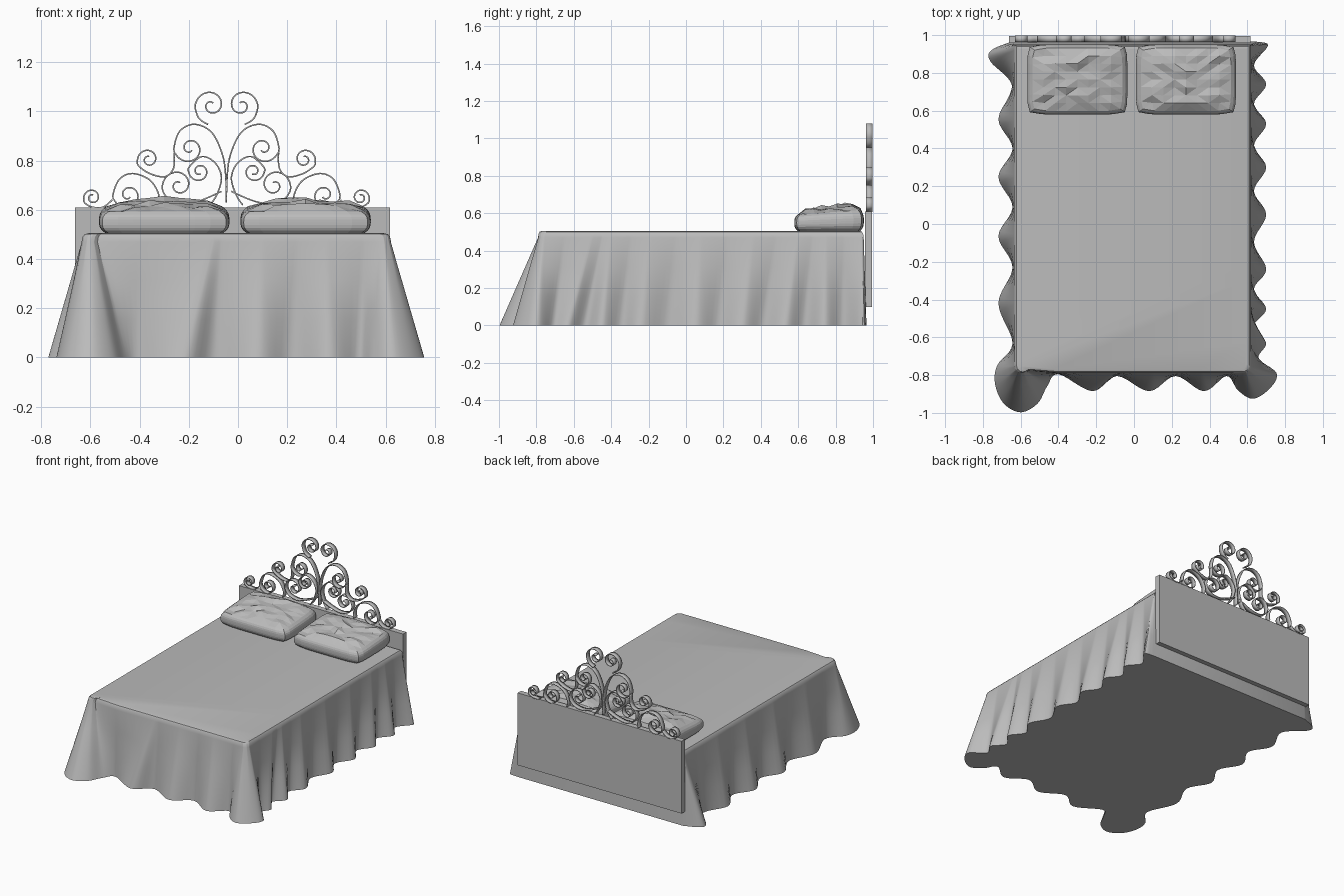
import bpy, bmesh, math, random
from mathutils import Vector

cube = bpy.data.objects.get("Cube")
if cube:
    bpy.data.objects.remove(cube)
random.seed(4)

grey = bpy.data.materials.new("plain_grey")
grey.use_nodes = True
grey.diffuse_color = (0.5, 0.5, 0.5, 1)
grey.node_tree.nodes["Principled BSDF"].inputs["Base Color"].default_value = grey.diffuse_color


def finish(name, bm, smooth=False):
    bmesh.ops.recalc_face_normals(bm, faces=bm.faces)
    mesh = bpy.data.meshes.new(name)
    bm.to_mesh(mesh)
    bm.free()
    mesh.materials.append(grey)
    obj = bpy.data.objects.new(name, mesh)
    bpy.context.collection.objects.link(obj)
    if smooth:
        bpy.ops.object.select_all(action="DESELECT")
        obj.select_set(True)
        bpy.context.view_layer.objects.active = obj
        bpy.ops.object.shade_smooth_by_angle(angle=math.radians(35))
    return obj


def catmull(points, i, t):
    last = len(points) - 1
    a, b, c, d = (points[min(max(i + k, 0), last)] for k in (-1, 0, 1, 2))
    return 0.5 * (2 * b + (c - a) * t + (2 * a - 5 * b + 4 * c - d) * t ** 2
                  + (3 * b - a - 3 * c + d) * t ** 3)


# Bedspread: pairs of top and hem points, walked from back to front and round again
LEFT, RIGHT, FRONT = -0.635, 0.622, -0.79
tops, hems = [], []


def fold(top, hem):
    tops.append(Vector(top))
    hems.append(Vector(hem))


def corner(cx, cy, hem_points):
    for p in hem_points:
        centre = Vector((cx, cy))
        fold(centre + (Vector(p) - centre).normalized() * 0.036, p)


for top_y, hem in ((0.95, (-0.65, 0.965)), (0.94, (-0.755, 0.92)),
                   (0.92, (-0.76, 0.86)), (0.8, (-0.645, 0.73))):
    fold((LEFT, top_y), hem)
for peak, valley in ((0.555, 0.4), (0.25, 0.09), (-0.065, -0.23), (-0.42, -0.63)):
    fold((LEFT, peak), (-0.718, peak))
    fold((LEFT, valley), (-0.643, valley))
corner(-0.6, -0.755, ((-0.725, -0.75), (-0.735, -0.85), (-0.69, -0.95),
                      (-0.6, -0.997), (-0.51, -0.95), (-0.46, -0.86)))
fold((-0.4, FRONT), (-0.4, -0.795))
for apex, peak, valley in ((-0.1, -0.22, -0.09), (0.1, 0.08, 0.22), (0.36, 0.37, 0.49)):
    fold((apex, FRONT), (peak, -0.885))
    fold((valley + 0.02, FRONT), (valley, -0.805))
corner(0.586, -0.755, ((0.55, -0.88), (0.63, -0.925), (0.72, -0.87), (0.755, -0.79)))
fold((RIGHT, -0.65), (0.66, -0.71))
right_folds = ((-0.5, -0.63), (-0.4, -0.45), (-0.19, -0.24), (0.08, 0.05),
               (0.36, 0.3), (0.6, 0.53), (0.75, 0.74))
for i, (apex, peak) in enumerate(right_folds):
    following = right_folds[i + 1] if i < 6 else (0.94, 0.94)
    fold((RIGHT, apex), (0.7, peak))
    fold((RIGHT, (apex + following[0]) / 2), (0.635, (peak + following[1]) / 2))
fold((RIGHT, 0.94), (0.71, 0.945))
fold((RIGHT, 0.95), (0.65, 0.965))

STEPS = 6
top_line, hem_line = [], []
for i in range(len(tops) - 1):
    for k in range(STEPS):
        t = k / STEPS
        top_line.append(tops[i].lerp(tops[i + 1], t * t * (3 - 2 * t)))
        hem_line.append(catmull(hems, i, t))
top_line.append(tops[-1])
hem_line.append(hems[-1])

bm = bmesh.new()
rings = []
# rounded shoulder, as (inward scale, height)
for scale, z in ((0.955, 0.505), (0.98, 0.501), (0.994, 0.49)):
    rings.append([bm.verts.new((p.x * scale, p.y * (1 + scale) / 2, z)) for p in top_line])
for t in (0, 0.33, 0.67, 1):
    rings.append([bm.verts.new((*a.lerp(b, t), 0.47 * (1 - t)))
                  for a, b in zip(top_line, hem_line)])
for upper, lower in zip(rings, rings[1:]):
    for i in range(len(upper)):
        j = (i + 1) % len(upper)
        bm.faces.new((upper[i], upper[j], lower[j], lower[i]))
bm.faces.new(rings[0])
bm.faces.new(rings[-1])
finish("bedspread", bm, True)

# Headboard panel
bm = bmesh.new()
bmesh.ops.create_cube(bm, size=1)
bmesh.ops.scale(bm, vec=(1.28, 0.038, 0.51), verts=bm.verts)
bmesh.ops.translate(bm, vec=(-0.022, 0.976, 0.355), verts=bm.verts)
finish("headboard", bm)


# Pillows: a rounded block with a lumpy, creased upper side
def pillow(name, cx):
    bm = bmesh.new()
    bmesh.ops.create_cube(bm, size=2)
    bmesh.ops.subdivide_edges(bm, edges=bm.edges[:], cuts=7, use_grid_fill=True)
    for vert in bm.verts:
        u, v, w = vert.co
        side = 1 - 0.1 * abs(w) ** 3
        x = 0.265 * u * side * (1 - 0.05 * v ** 6)
        y = 0.186 * v * side * (1 - 0.07 * u ** 6)
        z = 0.555 + 0.05 * w + 0.012 * v * (w + 1) / 2
        if w > 0.99:
            dome = (1 - u ** 2) * (1 - v ** 4)
            z += 0.03 * dome + random.uniform(-0.012, 0.012) * (dome > 0.05)
            z += 0.012 * max(v, 0) * (1 - u ** 2)
        vert.co = (cx + x, 0.765 + y, z)
    bmesh.ops.triangulate(bm, faces=[f for f in bm.faces if f.calc_center_median().z > 0.59])
    finish(name, bm)


pillow("right_pillow", -0.3)
pillow("left_pillow", 0.275)


# Wrought scrolls: a spiral running out into a tail, measured from the middle stem
def scroll(name, side, centre, radius, end_angle, turn, tail):
    points = []
    count = 22
    for i in range(count + 1):
        t = i / count
        angle = math.radians(end_angle - turn * 500 * (1 - t))
        r = 0.012 + (radius - 0.012) * t ** 1.3
        points.append(Vector((centre[0] + r * math.cos(angle), centre[1] + r * math.sin(angle))))
    points += [Vector(p) for p in tail]
    bm = bmesh.new()
    previous = None
    for i in range(len(points) - 1):
        for k in range(2 if i < count else 6):
            p = catmull(points, i, k / (2 if i < count else 6))
            pair = [bm.verts.new((-0.047 + side * p.x, y, p.y)) for y in (0.963, 0.998)]
            if previous:
                bm.faces.new((previous[0], previous[1], pair[1], pair[0]))
            previous = pair
    obj = finish(name, bm, True)
    solid = obj.modifiers.new("thickness", "SOLIDIFY")
    solid.thickness = 0.006
    solid.offset = 0


# centre, radius, outer angle, direction (1 is counter-clockwise), tail
scrolls = {
    "crown": ((0.062, 1.025), 0.066, -10, -1, ((0.11, 0.97), (0.07, 0.945))),
    "heart": ((0.15, 0.85), 0.064, 0, 1,
              ((0.19, 0.92), (0.13, 0.948), (0.06, 0.915), (0.015, 0.82), (0.002, 0.72), (0, 0.62))),
    "shoulder": ((0.317, 0.805), 0.048, -35, -1,
                 ((0.31, 0.747), (0.25, 0.735), (0.215, 0.77), (0.212, 0.84))),
    "inner": ((0.11, 0.757), 0.046, 20, 1,
              ((0.1, 0.817), (0.045, 0.79), (0.02, 0.73), (0.04, 0.66), (0.07, 0.615))),
    "middle": ((0.195, 0.7), 0.068, -20, -1, ((0.23, 0.64), (0.17, 0.625), (0.1, 0.64), (0.01, 0.68))),
    "outer": ((0.4, 0.66), 0.062, 0, 1,
              ((0.435, 0.725), (0.38, 0.748), (0.31, 0.72), (0.275, 0.66), (0.28, 0.61))),
    "end": ((0.545, 0.65), 0.038, -35, -1, ((0.545, 0.611), (0.5, 0.612), (0.46, 0.645))),
}
for part, data in scrolls.items():
    for word, side in (("left", 1), ("right", -1)):
        scroll(f"{word}_{part}_scroll", side, *data)
